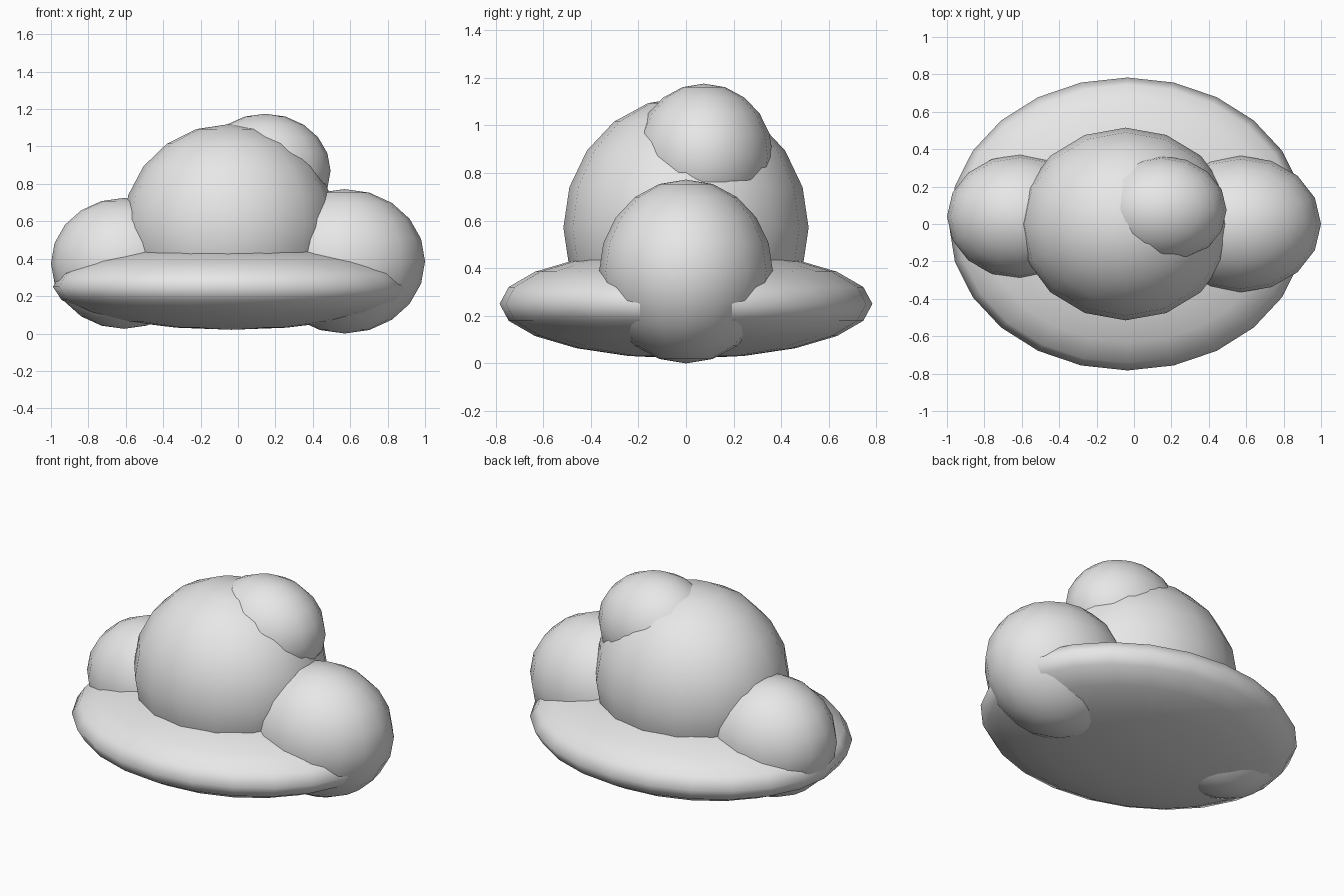
import bpy

if "Cube" in bpy.data.objects:
    bpy.data.objects.remove(bpy.data.objects["Cube"])

grey = bpy.data.materials.new("plain grey")
grey.diffuse_color = (0.8, 0.8, 0.8, 1.0)
grey.use_nodes = True
grey.node_tree.nodes["Principled BSDF"].inputs["Base Color"].default_value = grey.diffuse_color


def puff(name, centre, radii, segments=16, rings=10):
    """Smooth ellipsoid lobe of the cloud."""
    bpy.ops.mesh.primitive_uv_sphere_add(segments=segments, ring_count=rings,
                                         radius=1, location=centre)
    ob = bpy.context.object
    ob.name = name
    ob.scale = radii
    bpy.ops.object.transform_apply(location=False, rotation=False, scale=True)
    bpy.ops.object.shade_smooth()
    ob.data.materials.append(grey)
    return ob


# Wide flattened underside
puff("flat_base", (-0.035, 0.0, 0.25), (0.955, 0.783, 0.23), segments=24)
# Large middle lobe
puff("main_puff", (-0.045, 0.0, 0.57), (0.57, 0.515, 0.55))
# Side lobes
puff("right_puff", (0.57, 0.0, 0.386), (0.43, 0.365, 0.386))
puff("left_puff", (-0.61, 0.04, 0.375), (0.39, 0.332, 0.35))
# Small lobe on the upper right
puff("top_puff", (0.145, 0.075, 0.87), (0.35, 0.29, 0.305))
